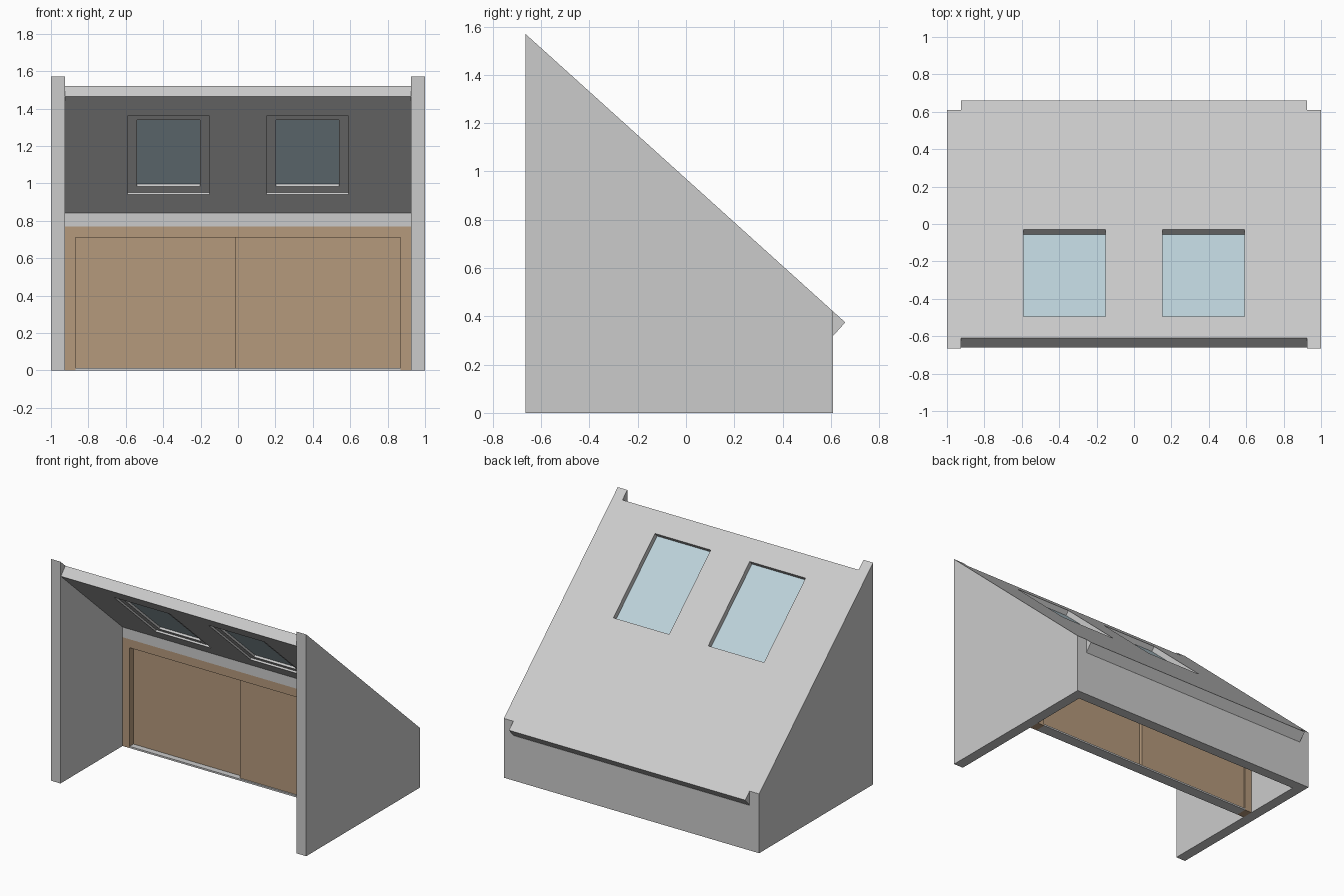
import bpy, bmesh, math
from mathutils import Matrix

if "Cube" in bpy.data.objects:
    bpy.data.objects.remove(bpy.data.objects["Cube"])

SLOPE = 0.902                                   # roof fall per unit of depth
ANGLE = math.atan(SLOPE)
top = lambda y: 0.97 - SLOPE * y                # roof upper plane
under = lambda y: top(y) - 0.075 / math.cos(ANGLE)  # roof lower plane
ROOF = Matrix.Translation((0, -0.61, top(-0.61))) @ Matrix.Rotation(-ANGLE, 4, 'X')


def material(name, color):
    m = bpy.data.materials.new(name)
    m.diffuse_color = (*color, 1)
    m.use_nodes = True
    m.node_tree.nodes["Principled BSDF"].inputs["Base Color"].default_value = m.diffuse_color
    return m


WOOD = material("wood", (0.46, 0.32, 0.20))
GLASS = material("glass", (0.50, 0.64, 0.70))


def finish(name, bm, mat=None, matrix=None):
    bmesh.ops.recalc_face_normals(bm, faces=bm.faces)
    me = bpy.data.meshes.new(name)
    bm.to_mesh(me)
    bm.free()
    ob = bpy.data.objects.new(name, me)
    bpy.context.collection.objects.link(ob)
    if mat:
        me.materials.append(mat)
    if matrix:
        ob.matrix_world = matrix
    return ob


def extrude(bm, faces, offset):
    new = bmesh.ops.extrude_face_region(bm, geom=faces)["geom"]
    bmesh.ops.translate(bm, vec=offset, verts=[v for v in new if isinstance(v, bmesh.types.BMVert)])


def profile(name, pts, x0, x1, mat=None):
    """Side profile in y,z pulled along x."""
    bm = bmesh.new()
    face = bm.faces.new([bm.verts.new((x0, y, z)) for y, z in pts])
    extrude(bm, [face], (x1 - x0, 0, 0))
    return finish(name, bm, mat)


def box(name, x, y, z, mat=None, matrix=None):
    bm = bmesh.new()
    face = bm.faces.new([bm.verts.new((a, b, z[0])) for a, b in
                         ((x[0], y[0]), (x[1], y[0]), (x[1], y[1]), (x[0], y[1]))])
    extrude(bm, [face], (0, 0, z[1] - z[0]))
    return finish(name, bm, mat, matrix)


def slab(name, xs, ys, holes, z, mat=None, matrix=None):
    """Flat plate cut into cells, leaving out the listed cells as openings."""
    bm = bmesh.new()
    grid = [[bm.verts.new((a, b, z[0])) for b in ys] for a in xs]
    faces = [bm.faces.new((grid[i][j], grid[i + 1][j], grid[i + 1][j + 1], grid[i][j + 1]))
             for i in range(len(xs) - 1) for j in range(len(ys) - 1) if (i, j) not in holes]
    extrude(bm, faces, (0, 0, z[1] - z[0]))
    return finish(name, bm, mat, matrix)


# Side walls with sloping tops
for side, s in (("left", -1), ("right", 1)):
    profile(side + "_wall", [(-0.665, 0), (0.61, 0), (0.61, top(0.61)), (-0.665, top(-0.665))],
            s * 0.925, s)

# Low rear wall
profile("back_wall", [(0.535, 0), (0.61, 0), (0.61, under(0.61)), (0.535, under(0.535))],
        -0.925, 0.925)

# Roof slab with two skylight openings
S0, S1 = 0.155, 0.781
slab("roof", [-0.925, -0.59, -0.153, 0.153, 0.59, 0.925], [0, S0, S1, 1.71],
     [(1, 1), (3, 1)], (-0.075, 0), matrix=ROOF)

# Skylights: glass pane over a recessed frame
W = 0.049
for side, x0, x1 in (("left", -0.59, -0.153), ("right", 0.153, 0.59)):
    box(side + "_skylight_glass", (x0, x1), (S0, S1), (-0.047, -0.037), GLASS, ROOF)
    slab(side + "_skylight_frame", [x0, x0 + W, x1 - W, x1], [S0, S0 + W, S1 - W, S1],
         [(1, 1)], (-0.062, -0.047), matrix=ROOF)

# Filler beam between the door frame and the roof
profile("beam", [(0.03, 0.77), (0.03, under(0.03)), (0.11, 0.77)], -0.925, 0.925)

# Door frame: jambs, head and floor track
for side, s in (("left", -1), ("right", 1)):
    x = sorted((s * 0.87, s * 0.925))
    box(side + "_jamb", x, (0.03, 0.11), (0, 0.77), WOOD)
box("door_head", (-0.87, 0.87), (0.03, 0.11), (0.71, 0.77), WOOD)
box("door_track", (-0.87, 0.87), (0.03, 0.11), (0, 0.012))

# Sliding doors, the right one in front
box("left_door", (-0.87, 0.015), (0.073, 0.098), (0.012, 0.71), WOOD)
box("right_door", (-0.015, 0.87), (0.042, 0.067), (0.012, 0.71), WOOD)
